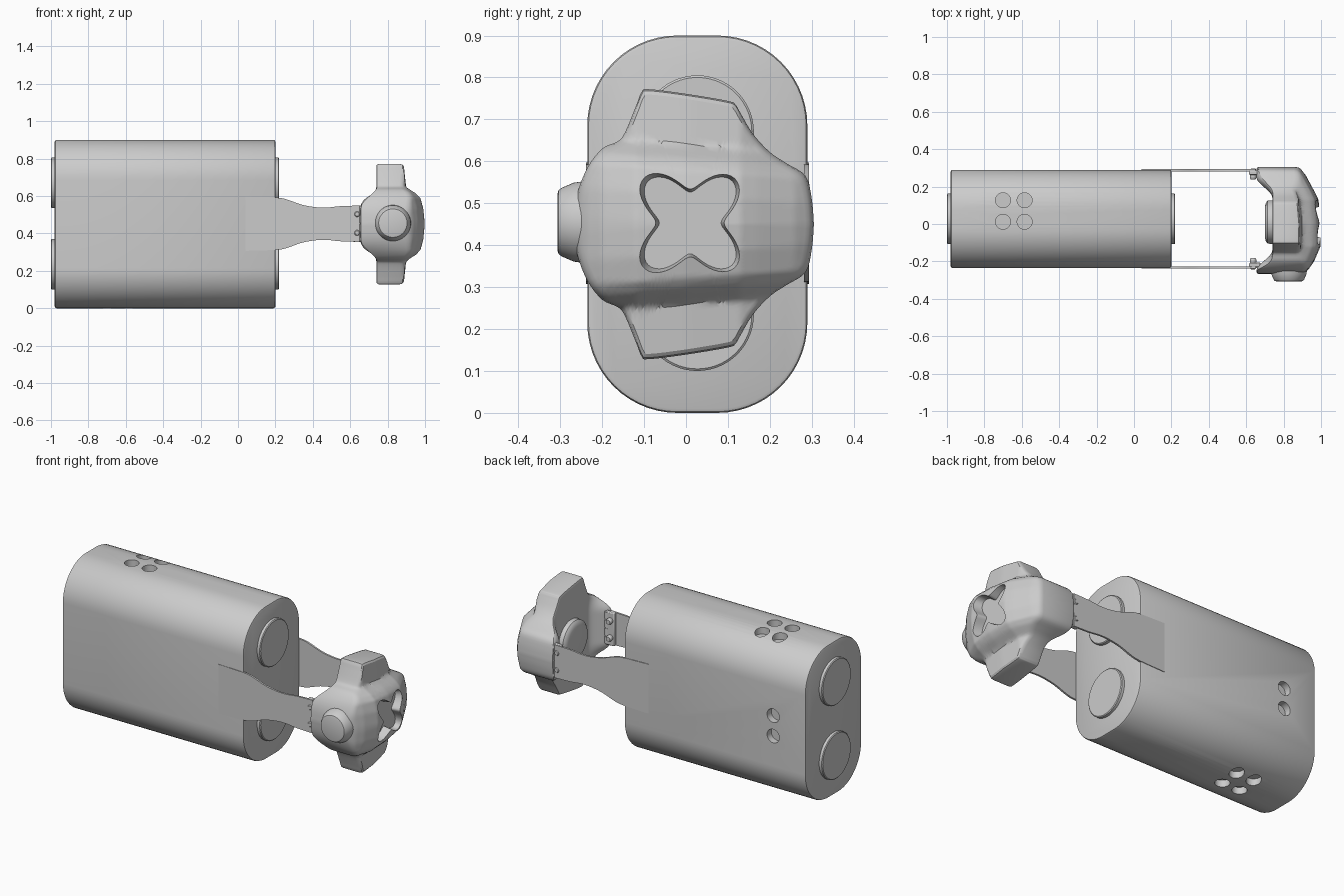
import bpy, bmesh
from math import sin, cos, pi

if "Cube" in bpy.data.objects:
    bpy.data.objects.remove(bpy.data.objects["Cube"])

CY, CZ = 0.027, 0.45        # centre of the body cross-section


def loft(name, rings):
    """Skin equal-length rings of points and cap both ends."""
    bm = bmesh.new()
    vs = [[bm.verts.new(p) for p in r] for r in rings]
    n = len(rings[0])
    for a, b in zip(vs, vs[1:]):
        for i in range(n):
            j = (i + 1) % n
            bm.faces.new((a[i], a[j], b[j], b[i]))
    bm.faces.new(vs[0])
    bm.faces.new(vs[-1])
    bmesh.ops.recalc_face_normals(bm, faces=bm.faces)
    me = bpy.data.meshes.new(name)
    bm.to_mesh(me)
    bm.free()
    ob = bpy.data.objects.new(name, me)
    bpy.context.collection.objects.link(ob)
    return ob


def lathe(name, axis, c, steps, n=40):
    """Round part along an axis; steps are (position, radius)."""
    def pt(t, r, a):
        u, v = r * cos(a), r * sin(a)
        return {'x': (t, c[0] + u, c[1] + v),
                'y': (c[0] + u, t, c[1] + v),
                'z': (c[0] + u, c[1] + v, t)}[axis]
    return loft(name, [[pt(t, r, 2 * pi * i / n) for i in range(n)] for t, r in steps])


def box(name, x0, x1, y0, y1, z0, z1):
    ob = loft(name, [[(x0, y, z0), (x1, y, z0), (x1, y, z1), (x0, y, z1)] for y in (y0, y1)])
    m = ob.modifiers.new("edge", 'BEVEL')
    m.width, m.segments = 0.005, 2
    return ob


def cut(ob, cutters):
    """Subtract the cutters, bake the result and remove them."""
    for c in cutters:
        c.hide_render = True
        m = ob.modifiers.new("cut", 'BOOLEAN')
        m.operation, m.solver, m.object = 'DIFFERENCE', 'EXACT', c
    dg = bpy.context.evaluated_depsgraph_get()
    me = bpy.data.meshes.new_from_object(ob.evaluated_get(dg))
    ob.modifiers.clear()
    ob.data = me
    for c in cutters:
        bpy.data.objects.remove(c)


def curve(pts, k=4):
    """Catmull-Rom points through an open path."""
    p = [pts[0]] + pts + [pts[-1]]
    out = []
    for a, b, c, d in zip(p, p[1:], p[2:], p[3:]):
        for s in range(k):
            t = s / k
            out.append(tuple(0.5 * (2 * b[i] + (c[i] - a[i]) * t
                             + (2 * a[i] - 5 * b[i] + 4 * c[i] - d[i]) * t * t
                             + (3 * b[i] - a[i] - 3 * c[i] + d[i]) * t ** 3) for i in (0, 1)))
    return out + [pts[-1]]


def interp(x, pts):
    if x <= pts[0][0]:
        return pts[0][1]
    for (a, u), (b, v) in zip(pts, pts[1:]):
        if x <= b:
            return u + (v - u) * (x - a) / (b - a)
    return pts[-1][1]


def smooth(x, a, b):
    t = min(1, max(0, (x - a) / (b - a)))
    return t * t * (3 - 2 * t)


# Long rounded body with softened ends
def section(x, inset, hy=0.2625, hz=0.45, r=0.215, k=14):
    ring = []
    for q, (sy, sz) in enumerate([(1, 1), (-1, 1), (-1, -1), (1, -1)]):
        for i in range(k + 1):
            a = (q + i / k) * pi / 2
            ring.append((x, CY + sy * (hy - r) + (r - inset) * cos(a),
                         CZ + sz * (hz - r) + (r - inset) * sin(a)))
    return ring


body = loft("body", [section(x, d) for x, d in
            [(-0.98, 0.01), (-0.977, 0.003), (-0.97, 0), (0.19, 0), (0.197, 0.003), (0.20, 0.01)]])

# Round holes: four on top, four below, two in the back face
holes = [lathe("hole", 'z', (x, y), [(z0, 0.04), (z0 + 0.3, 0.04)], 32)
         for x in (-0.70, -0.585) for y in (0.012, 0.127) for z0 in (0.86, -0.26)]
holes += [lathe("hole", 'y', (-0.77, z), [(0.25, 0.04), (0.4, 0.04)], 32) for z in (0.39, 0.51)]
cut(body, holes)

# Raised discs on both ends
for z in (0.235, 0.67):
    lathe("left_end_disc", 'x', (CY, z), [(-1.0, 0.13), (-0.996, 0.135), (-0.95, 0.135)], 56)
    lathe("right_end_disc", 'x', (CY, z), [(0.15, 0.135), (0.216, 0.135), (0.22, 0.13)], 56)

# Thin waisted straps, hinge plates, knuckles and screws on front and back
half = curve([(0.04, 0.145), (0.2, 0.14), (0.26, 0.13), (0.34, 0.102), (0.42, 0.088),
              (0.48, 0.087), (0.55, 0.094), (0.65, 0.097)])
outline = half + [(x, -z) for x, z in reversed(half)]
for side, y_out, s in (("front", -0.238, 1), ("back", 0.293, -1)):
    loft(side + "_strap", [[(x, y, 0.452 + z) for x, z in outline] for y in (y_out, y_out + s * 0.011)])
    ya, yb = sorted((y_out + s * 0.008, y_out + s * 0.03))
    box(side + "_hinge_plate", 0.615, 0.675, ya, yb, 0.355, 0.55)
    for i in range(4):
        z = 0.36 + i * 0.048
        lathe(side + "_hinge_knuckle", 'z', (0.665, y_out + s * 0.016),
              [(z, 0.017), (z + 0.042, 0.017)], 20)
    for z in (0.403, 0.503):
        lathe(side + "_screw", 'y', (0.637, z),
              [(y_out - s * 0.004, 0.011), (y_out, 0.015), (y_out + s * 0.045, 0.018),
               (y_out + s * 0.055, 0.013)], 20)

# Domed case with top and bottom lugs: front and back height fields over one outline
rim = curve([(0.305, 0), (0.30, 0.06), (0.285, 0.115), (0.24, 0.145), (0.2, 0.172), (0.16, 0.215),
             (0.13, 0.265), (0.118, 0.285), (0.10, 0.294), (0, 0.311), (-0.09, 0.322), (-0.106, 0.315),
             (-0.12, 0.28), (-0.145, 0.22), (-0.162, 0.198), (-0.2, 0.18), (-0.235, 0.135),
             (-0.26, 0.07), (-0.268, 0)])
rim += [(y, -z) for y, z in reversed(rim[1:-1])]
ACROSS = [(-0.27, 0.90), (-0.24, 0.935), (-0.2, 0.963), (-0.12, 0.997), (0, 1.0), (0.13, 0.987),
          (0.17, 0.968), (0.26, 0.92), (0.305, 0.885)]
DROP = [(0, 0), (0.07, 0.006), (0.13, 0.022), (0.155, 0.045), (0.19, 0.10), (0.33, 0.115)]


def front_x(y, z):
    return interp(y, ACROSS) - interp(abs(z) + 0.07 * y, DROP)


def back_x(y, z):
    return 0.74 - 0.085 * smooth(abs(y), 0.14, 0.25) * (1 - smooth(abs(z), 0.09, 0.22))


def case_ring(s, fn, dx=0):
    pts = [(0.02 + (y - 0.02) * s, z * s) for y, z in rim]
    return [(fn(y, z) + dx, y, CZ + z) for y, z in pts]


steps = [0.02 + 0.94 * i / 30 for i in range(31)]
case = loft("case", [case_ring(s, front_x) for s in steps]
            + [case_ring(0.988, front_x, -0.006), case_ring(1, front_x, -0.02),
               case_ring(1, back_x, 0.014), case_ring(0.988, back_x, 0.003)]
            + [case_ring(s, back_x) for s in reversed(steps)])

# Four-lobed sloping recess in the dome
recess = []
for x, k in ((0.94, 0.92), (1.05, 1.12)):
    ring = []
    for i in range(96):
        a = 2 * pi * i / 96
        r = k * (0.117 - 0.037 * cos(4 * a))
        ring.append((x, 0.01 + r * cos(a), 0.453 + r * sin(a)))
    recess.append(ring)
cut(case, [loft("recess_cutter", recess)])

# Crown on the front edge, sensor disc on the inner side
lathe("crown", 'y', (0.828, 0.455), [(-0.24, 0.098), (-0.268, 0.094), (-0.296, 0.082),
                                     (-0.304, 0.076), (-0.307, 0.066)], 48)
lathe("sensor_disc", 'x', (0.01, CZ), [(0.70, 0.085), (0.706, 0.105), (0.715, 0.115), (0.76, 0.118)], 48)

bpy.ops.object.select_all(action='SELECT')
bpy.context.view_layer.objects.active = case
bpy.ops.object.shade_smooth_by_angle(angle=0.52)
